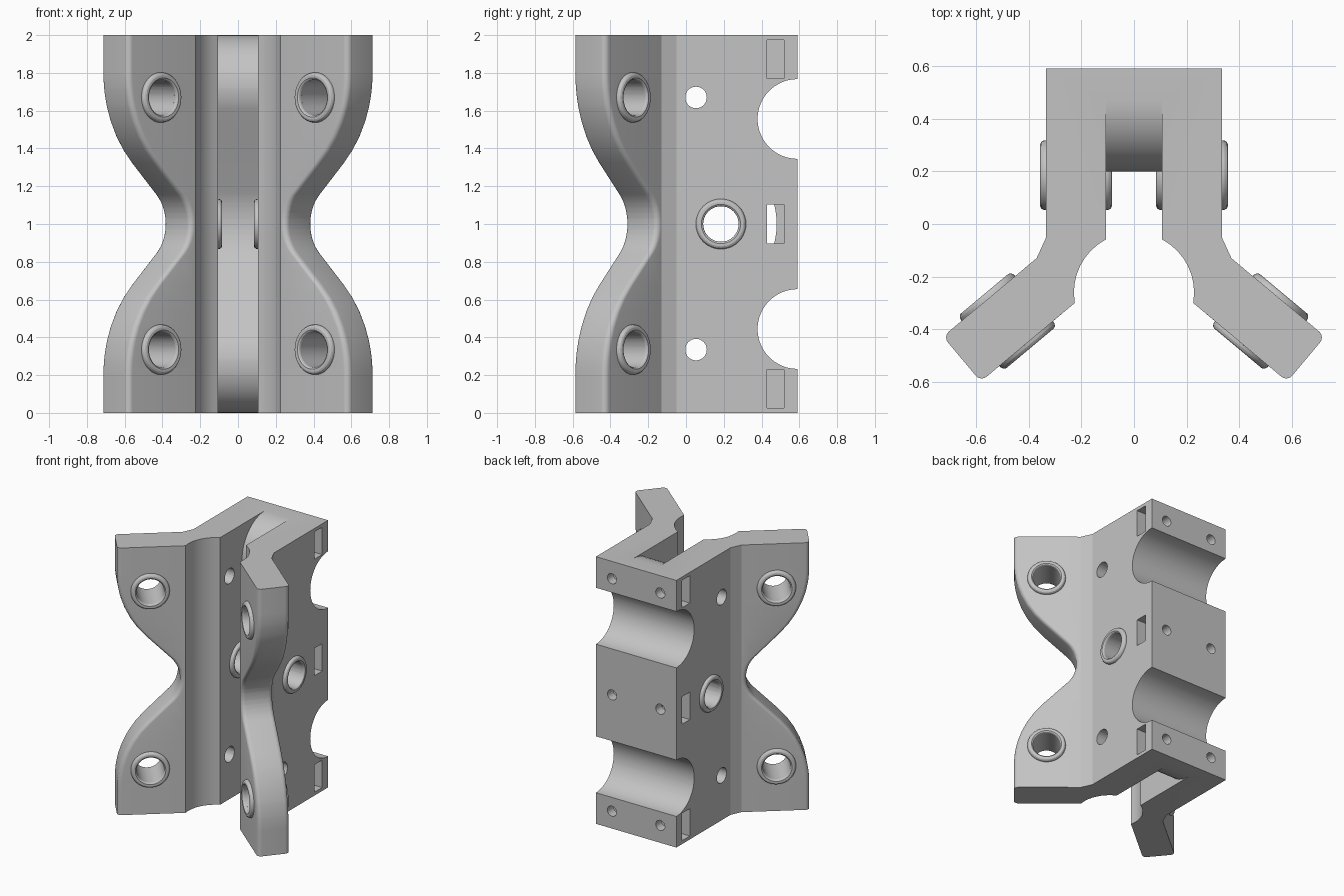
import bpy, bmesh
from math import sin, cos, pi, radians, sqrt
from mathutils import Matrix, Vector

if "Cube" in bpy.data.objects:
    bpy.data.objects.remove(bpy.data.objects["Cube"])

grey = bpy.data.materials.new("plain_grey")
grey.use_nodes = True
grey.diffuse_color = (0.55, 0.55, 0.55, 1)
grey.node_tree.nodes["Principled BSDF"].inputs["Base Color"].default_value = (0.55, 0.55, 0.55, 1)

# Flange directions: along the wing and across its thickness
ALONG = Vector((0.767, -0.641))
ACROSS = Vector((0.641, 0.767))
INNER, OUTER = -0.086, 0.1375
TIP, FILLET = 0.83, 0.03
BACK, WALL, SLOT = 0.59, 0.333, 0.107


def make_object(name, bm):
    bmesh.ops.recalc_face_normals(bm, faces=bm.faces[:])
    mesh = bpy.data.meshes.new(name)
    bm.to_mesh(mesh)
    bm.free()
    mesh.materials.append(grey)
    ob = bpy.data.objects.new(name, mesh)
    bpy.context.collection.objects.link(ob)
    return ob


def smooth(ob):
    bpy.ops.object.select_all(action="DESELECT")
    ob.select_set(True)
    bpy.context.view_layer.objects.active = ob
    bpy.ops.object.shade_smooth_by_angle(angle=radians(20))


# Wing outline: waist arc, 45 degree run, wide shoulder arc
R_WAIST, R_SHOULDER = 0.22, 0.673
W1 = R_WAIST * sin(pi / 4)
W2 = 0.8 - R_SHOULDER * sin(pi / 4)


def tip(w):
    if w >= 0.8:
        return TIP
    if w >= W2:
        return TIP - R_SHOULDER + sqrt(R_SHOULDER**2 - (0.8 - w)**2)
    shoulder = TIP - R_SHOULDER * (1 - cos(pi / 4))
    if w >= W1:
        return shoulder - (W2 - w)
    return shoulder - (W2 - W1) - R_WAIST * cos(pi / 4) + R_WAIST - sqrt(R_WAIST**2 - w**2) \
        - R_WAIST * (1 - cos(pi / 4)) + R_WAIST * (1 - cos(pi / 4)) - R_WAIST + R_WAIST * cos(pi / 4)


# Slot floor: hollow in the middle, straight ramps, rounded ends
SLOPE = radians(26)
R_MID, R_END, DEEP = 0.4, 0.27, 0.48
F1 = R_MID * sin(SLOPE)
F2 = 1 - R_END - R_END * sin(SLOPE)
Y1 = DEEP - R_MID * (1 - cos(SLOPE))
Y2 = 0.2 + R_END - R_END * cos(SLOPE)


def floor(w):
    if w <= F1:
        return DEEP - R_MID + sqrt(R_MID**2 - w**2)
    if w <= F2:
        return Y1 + (Y2 - Y1) * (w - F1) / (F2 - F1)
    return 0.2 + R_END - sqrt(max(0, R_END**2 - (w - 1 + R_END)**2))


def waist_tip(w):
    # keeps the waist arc tangent to the straight run
    if w < W1:
        return tip(W1) - R_WAIST * (1 - cos(pi / 4)) + R_WAIST - sqrt(R_WAIST**2 - w**2)
    return tip(w)


def section(w):
    half = [Vector((WALL, BACK)), Vector((WALL, -0.05)), ALONG * 0.367 + ACROSS * OUTER]
    end = waist_tip(w) - FILLET
    for side, start in ((OUTER - FILLET, 90), (INNER + FILLET, 0)):
        for i in range(7):
            a = radians(start - 15 * i)
            half.append(ALONG * (end + FILLET * cos(a)) + ACROSS * (side + FILLET * sin(a)))
    for i in range(9):
        a = radians(-10 + 9 * i)
        half.append(Vector((0.228 * cos(a), -0.26 + 0.228 * sin(a))))
    half[-1].x = SLOT
    half.append(Vector((SLOT, floor(w))))
    return half + [Vector((-p.x, p.y)) for p in reversed(half)]


# Heights of the lofted rows, denser on the arcs
rows = {0.0, 0.8, 1.0}
for i in range(7):
    t = i / 6
    rows |= {R_WAIST * sin(t * pi / 4), 0.8 - R_SHOULDER * sin(t * pi / 4), R_MID * sin(t * SLOPE)}
for i in range(15):
    rows.add(1 - R_END + R_END * sin(-SLOPE + (pi / 2 + SLOPE) * i / 14))
offsets = []
for w in sorted(rows):
    if not offsets or w - offsets[-1] > 0.0015:
        offsets.append(w)
offsets[-1] = 1.0
levels = [-w for w in reversed(offsets[1:])] + offsets

bm = bmesh.new()
loops = [[bm.verts.new((p.x, p.y, 1 + w)) for p in section(abs(w))] for w in levels]
n = len(loops[0])
for low, high in zip(loops, loops[1:]):
    for i in range(n):
        j = (i + 1) % n
        bm.faces.new((low[i], low[j], high[j], high[i]))
bm.faces.new(loops[0])
bm.faces.new(loops[-1])
body = make_object("bracket_body", bm)


def cut(bm):
    cutter = make_object("cutter", bm)
    cutter.hide_render = True
    mod = body.modifiers.new("cut", "BOOLEAN")
    mod.operation, mod.solver, mod.object = "DIFFERENCE", "EXACT", cutter
    bpy.context.view_layer.objects.active = body
    bpy.ops.object.modifier_apply(modifier=mod.name)
    bpy.data.objects.remove(cutter)


def frame(centre, axis):
    return Matrix.Translation(centre) @ Vector(axis).to_track_quat("Z", "Y").to_matrix().to_4x4()


def drill(centre, axis, radius, length, sides=40):
    bm = bmesh.new()
    bmesh.ops.create_cone(bm, cap_ends=True, segments=sides, radius1=radius, radius2=radius,
                          depth=length, matrix=frame(centre, axis))
    cut(bm)


def pocket(centre, size):
    bm = bmesh.new()
    bmesh.ops.create_cube(bm, size=1, matrix=Matrix.Translation(centre) @ Matrix.Diagonal((*size, 1)))
    cut(bm)


def rim(name, centre, axis):
    # Raised rounded ring around a hole
    outline = [(0.094, 0), (0.094, 0.01), (0.097, 0.018), (0.104, 0.023), (0.118, 0.023),
               (0.126, 0.019), (0.131, 0.011), (0.133, 0)]
    bm = bmesh.new()
    m = frame(centre, axis)
    rings = []
    for k in range(40):
        a = 2 * pi * k / 40
        rings.append([bm.verts.new(m @ Vector((r * cos(a), r * sin(a), h))) for r, h in outline])
    for k in range(40):
        one, two = rings[k], rings[(k + 1) % 40]
        for i in range(len(outline)):
            j = (i + 1) % len(outline)
            bm.faces.new((one[i], two[i], two[j], one[j]))
    smooth(make_object(name, bm))


X = (1, 0, 0)
# Back grooves and cross holes
for z in (0.444, 1.556):
    drill((0, BACK, z), X, 0.211, 1, 64)
for z in (0.335, 1.67):
    drill((0, 0.053, z), X, 0.057, 1, 32)
drill((0, 0.185, 1), X, 0.094, 1)

for s, side in ((1, "left"), (-1, "right")):
    # Side pockets with the back screw holes
    for z, hole_z in ((0.128, 0.13), (1, 1), (1.872, 1.87)):
        pocket((s * 0.25, 0.475, z), (0.3, 0.09, 0.205))
        drill((s * 0.2, 0.5, hole_z), (0, 1, 0), 0.038, 0.3, 24)
    # Pivot rims on both sides of each wall
    rim(side + "_outer_pivot_rim", (s * WALL, 0.185, 1), (s, 0, 0))
    rim(side + "_inner_pivot_rim", (s * SLOT, 0.185, 1), (-s, 0, 0))
    # Wing holes and their rims
    normal = Vector((s * ACROSS.x, ACROSS.y, 0))
    for z, level in ((0.335, "lower"), (1.67, "upper")):
        mid = Vector((s * ALONG.x * 0.605, ALONG.y * 0.605, z))
        drill(mid + normal * 0.025, normal, 0.094, 0.4)
        rim(f"{side}_{level}_wing_back_rim", mid + normal * OUTER, normal)
        rim(f"{side}_{level}_wing_front_rim", mid + normal * INNER, -normal)

smooth(body)
